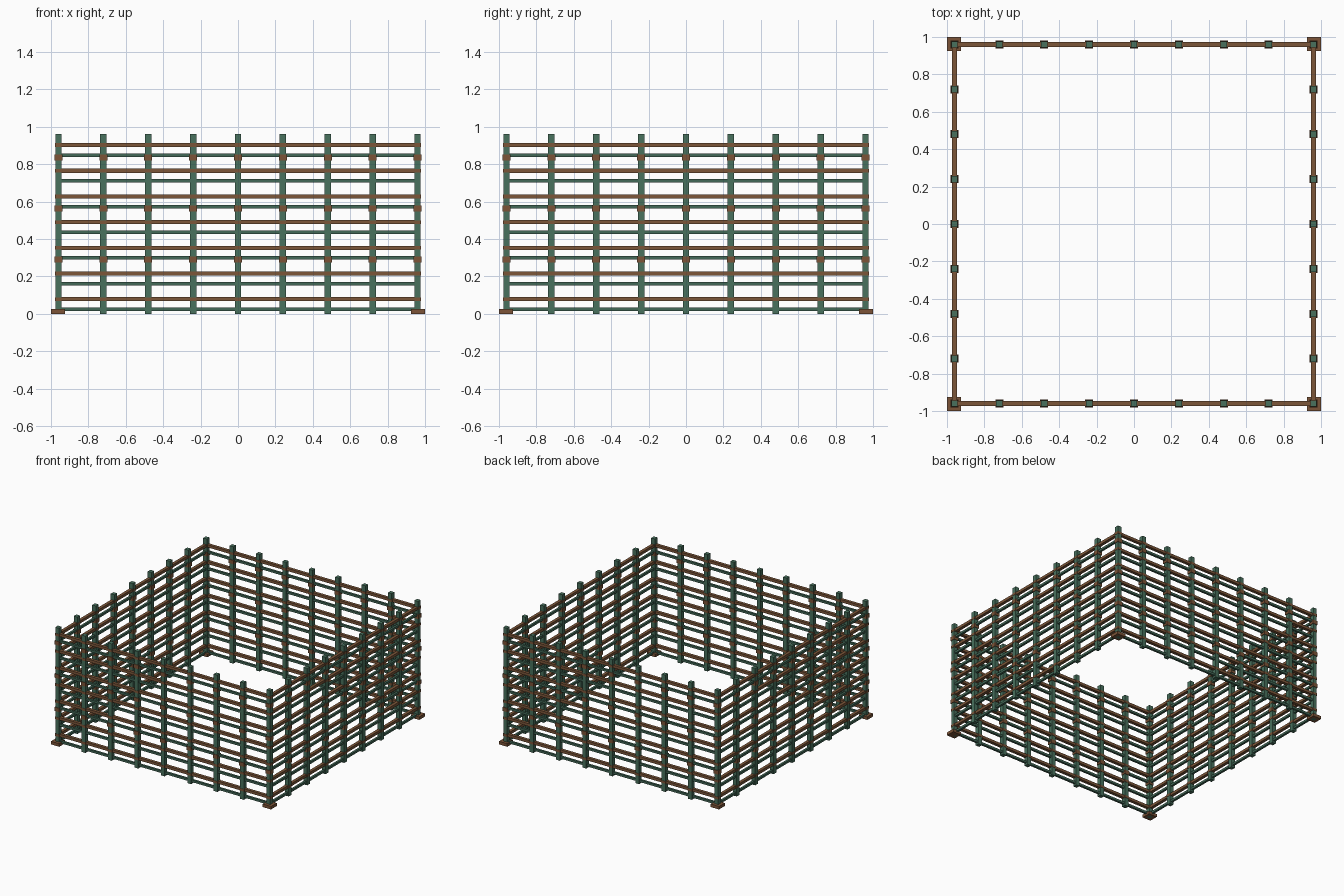
import bpy, bmesh
from mathutils import Matrix, Vector

if "Cube" in bpy.data.objects:
    bpy.data.objects.remove(bpy.data.objects["Cube"])


def material(name, rgb):
    m = bpy.data.materials.new(name)
    m.diffuse_color = (*rgb, 1)
    m.use_nodes = True
    m.node_tree.nodes["Principled BSDF"].inputs["Base Color"].default_value = m.diffuse_color
    return m


GREEN = material("post green", (0.065, 0.165, 0.11))
DARK_GREEN = material("rail green", (0.055, 0.14, 0.095))
BROWN = material("rail brown", (0.20, 0.092, 0.04))
RUST = material("fitting brown", (0.20, 0.088, 0.038))


def boxes(name, mat, items):
    """One object made of boxes given as (centre, size)."""
    bm = bmesh.new()
    for c, s in items:
        bmesh.ops.create_cube(bm, size=1, matrix=Matrix.Translation(c) @ Matrix.Diagonal((*s, 1)))
    me = bpy.data.meshes.new(name)
    bm.to_mesh(me)
    bm.free()
    me.materials.append(mat)
    bpy.context.collection.objects.link(bpy.data.objects.new(name, me))


HALF = 0.96       # half the distance between opposite fences
STEP = 0.24       # post spacing
HEIGHT = 0.96
RISE = 0.1373     # spacing of rails of one colour

# Post positions around the square, each used once
spots = [(i * STEP, j * STEP) for i in range(-4, 5) for j in range(-4, 5)
         if max(abs(i), abs(j)) == 4]
corners = [(x, y) for x in (-HALF, HALF) for y in (-HALF, HALF)]


def at_posts(z, width, height):
    return [(Vector((x, y, z)), (width, width, height)) for x, y in spots]


def rails(z, length, depth, height):
    out = []
    for s in (-HALF, HALF):
        out.append((Vector((0, s, z)), (length, depth, height)))
        out.append((Vector((s, 0, z)), (depth, length, height)))
    return out


# Upright posts
boxes("posts", GREEN, at_posts(HEIGHT / 2, 0.034, HEIGHT))

# Alternating green and brown rails, with a thin collar where brown meets a post
green, brown, collars = [], [], []
for k in range(7):
    green += rails(0.024 + k * RISE, 2 * HALF, 0.018, 0.018)
    zb = 0.078 + k * RISE
    brown += rails(zb, 2 * HALF, 0.025, 0.022)
    collars += at_posts(zb, 0.038, 0.02)
boxes("green_rails", DARK_GREEN, green)
boxes("brown_rails", BROWN, brown)
boxes("rail_collars", BROWN, collars)

# Joint blocks in three rows
joints = []
for z in (0.289, 0.563, 0.835):
    joints += at_posts(z, 0.043, 0.032)
boxes("joint_blocks", RUST, joints)

# Square foot plates under the corner posts
boxes("corner_feet", RUST,
      [(Vector((x * 0.9625 / HALF, y * 0.9625 / HALF, 0.0125)), (0.075, 0.075, 0.025))
       for x, y in corners])
